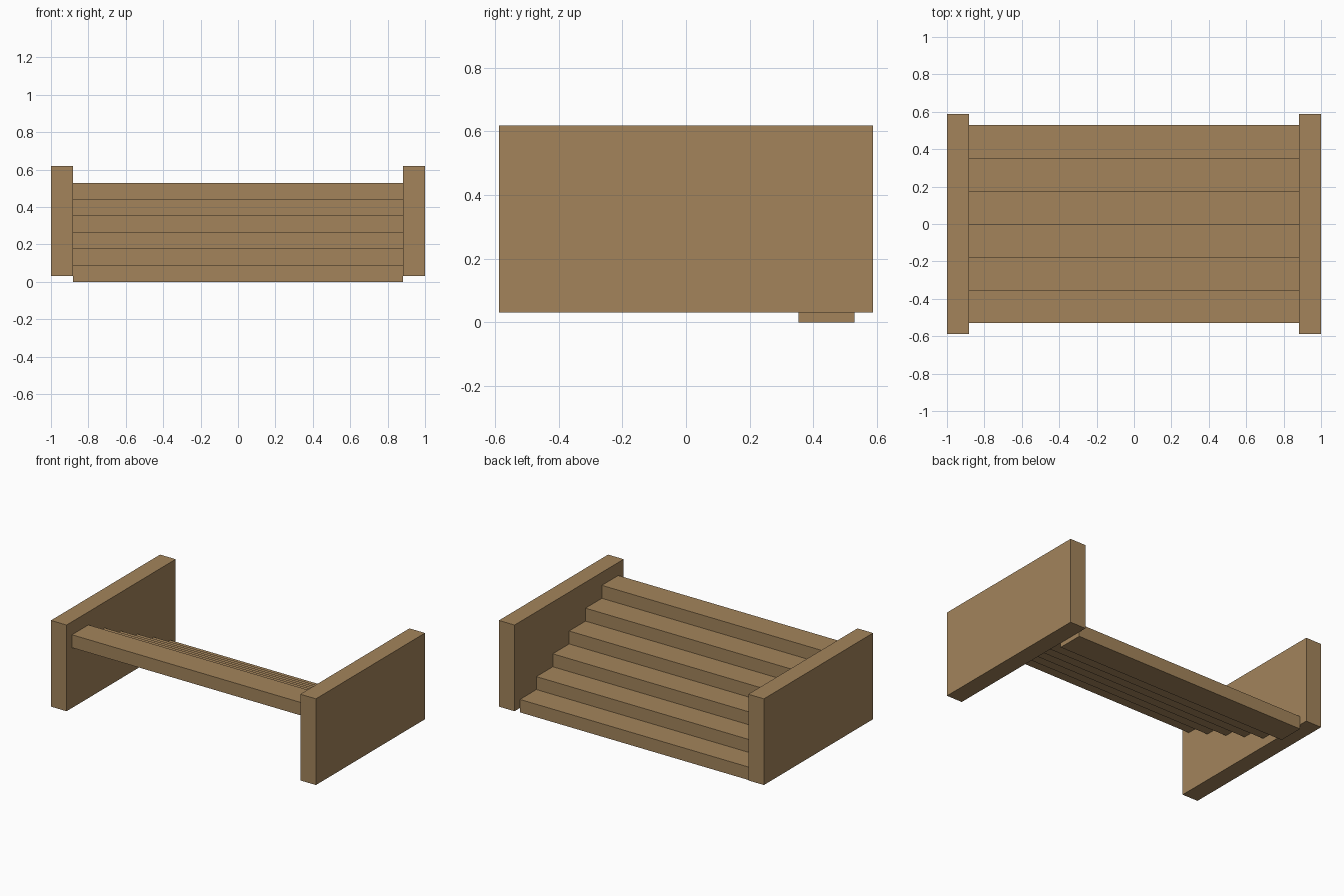
import bpy

if "Cube" in bpy.data.objects:
    bpy.data.objects.remove(bpy.data.objects["Cube"])

wood = bpy.data.materials.new("light brown wood")
wood.diffuse_color = (0.366, 0.231, 0.105, 1.0)
wood.use_nodes = True
wood.node_tree.nodes["Principled BSDF"].inputs["Base Color"].default_value = wood.diffuse_color


def box(name, lo, hi):
    """Axis-aligned box between two corners."""
    centre = [(a + b) / 2 for a, b in zip(lo, hi)]
    bpy.ops.mesh.primitive_cube_add(size=1, location=centre)
    ob = bpy.context.object
    ob.name = name
    ob.scale = [b - a for a, b in zip(lo, hi)]
    bpy.ops.object.transform_apply(location=False, rotation=False, scale=True)
    ob.data.materials.append(wood)
    return ob


STEPS = 6
INNER = 0.882            # inner face of the side panels
DEPTH = 1.059 / STEPS    # tread depth
RISE = 0.5294 / STEPS    # tread height

# Side panels
for name, side in (("left_side_panel", -1), ("right_side_panel", 1)):
    x0, x1 = sorted((side * INNER, side * 1.0))
    box(name, (x0, -0.588, 0.03), (x1, 0.588, 0.618))

# Treads climbing from the back (low) to the front (high)
for i in range(STEPS):
    back = 0.5295 - i * DEPTH
    box(f"step_{i + 1}", (-INNER, back - DEPTH, i * RISE),
        (INNER, back, (i + 1) * RISE))
